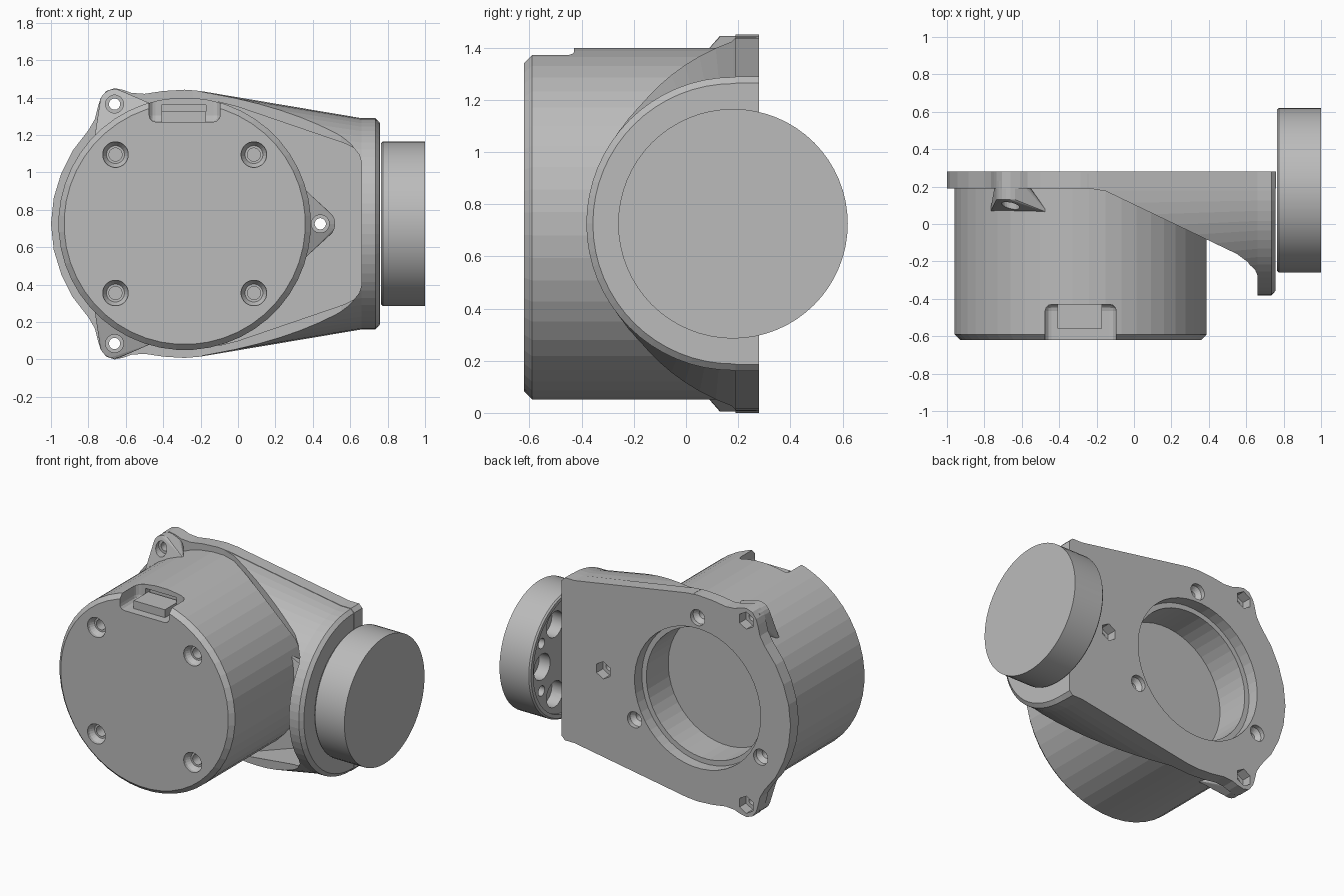
import bpy
import bmesh
from math import cos, sin, pi

old = bpy.data.objects.get("Cube")
if old:
    bpy.data.objects.remove(old, do_unlink=True)

grey = bpy.data.materials.new("plain grey")
grey.use_nodes = True
grey.diffuse_color = (0.5, 0.5, 0.5, 1)
grey.node_tree.nodes["Principled BSDF"].inputs["Base Color"].default_value = (0.5, 0.5, 0.5, 1)

CX, CZ = -0.285, 0.725   # drum axis
WY = 0.18                # wheel axis
BACK = 0.28              # rear face


def finish(bm, name):
    bmesh.ops.recalc_face_normals(bm, faces=bm.faces)
    mesh = bpy.data.meshes.new(name)
    bm.to_mesh(mesh)
    bm.free()
    mesh.materials.append(grey)
    ob = bpy.data.objects.new(name, mesh)
    bpy.context.collection.objects.link(ob)
    return ob


def loft(name, rings):
    """Skin closed rings of equal length and cap both ends."""
    bm = bmesh.new()
    loops = [[bm.verts.new(p) for p in ring] for ring in rings]
    n = len(loops[0])
    for a, b in zip(loops, loops[1:]):
        for i in range(n):
            j = (i + 1) % n
            bm.faces.new((a[i], a[j], b[j], b[i]))
    bm.faces.new(loops[0])
    bm.faces.new(loops[-1])
    return finish(bm, name)


def turned_y(name, x, z, steps, n=24):
    """Turned solid along y from (y, radius) steps."""
    return loft(name, [[(x + r * cos(2 * pi * (i + 0.5) / n), y, z + r * sin(2 * pi * (i + 0.5) / n))
                        for i in range(n)] for y, r in steps])


def turned_x(name, y, z, steps, n=24):
    return loft(name, [[(x, y + r * cos(2 * pi * i / n), z + r * sin(2 * pi * i / n))
                        for i in range(n)] for x, r in steps])


def mirrored_prism(name, half, y0, y1):
    """Plate from an upper half outline (x, height above axis), mirrored in z."""
    pts = half + [(x, -h) for x, h in reversed(half) if h > 0]
    return loft(name, [[(x, y, CZ + h) for x, h in pts] for y in (y0, y1)])


def box(name, x0, x1, y0, y1, z0, z1, bevel=0):
    ob = loft(name, [[(x0, y0, z), (x1, y0, z), (x1, y1, z), (x0, y1, z)] for z in (z0, z1)])
    if bevel:
        mod = ob.modifiers.new("round", 'BEVEL')
        mod.width, mod.segments = bevel, 3
    return ob


def hull(name, points):
    bm = bmesh.new()
    for p in points:
        bm.verts.new(p)
    res = bmesh.ops.convex_hull(bm, input=bm.verts)
    junk = [g for g in res["geom_interior"] + res["geom_unused"] if isinstance(g, bmesh.types.BMVert)]
    bmesh.ops.delete(bm, geom=list(set(junk)), context='VERTS')
    return finish(bm, name)


def combine(target, other, op):
    mod = target.modifiers.new("combine", 'BOOLEAN')
    mod.operation, mod.solver, mod.object = op, 'EXACT', other
    bpy.context.view_layer.update()
    bpy.context.view_layer.objects.active = target
    bpy.ops.object.modifier_apply(modifier=mod.name)
    bpy.data.objects.remove(other, do_unlink=True)


# Rear plate with two ears
plate_half = [(-1.0, 0), (-0.985, 0.14), (-0.945, 0.27), (-0.885, 0.39), (-0.8, 0.5),
              (-0.765, 0.56), (-0.748, 0.63), (-0.735, 0.67), (-0.705, 0.71), (-0.66, 0.725),
              (-0.61, 0.715), (-0.57, 0.7), (-0.5, 0.695), (-0.4, 0.71), (CX, 0.717),
              (-0.2, 0.71), (0.66, 0.565), (0.735, 0.565), (0.76, 0.54)]
housing = mirrored_prism("motor_housing", plate_half, 0.19, BACK)

# Wedge arm: tapering D sections ending in a chamfered flange
sections = []
for x, r in ((-0.25, 0.715), (0.66, 0.562), (0.735, 0.562), (0.757, 0.537)):
    arc = [(x, WY - r * sin(pi * i / 32), CZ + r * cos(pi * i / 32)) for i in range(33)]
    sections.append([(x, BACK - 0.01, CZ + r)] + arc + [(x, BACK - 0.01, CZ - r)])
arm = loft("arm", sections)
side = [(-0.3, 0.35), (-0.3, 0.2), (-0.15, 0.175), (0.55, -0.16), (0.61, -0.205), (0.645, -0.26),
        (0.66, -0.33), (0.66, -0.45), (0.9, -0.45), (0.9, 0.35)]
combine(arm, loft("side_cut", [[(x, y, z) for x, y in side] for z in (-0.2, 1.7)]), 'INTERSECT')
pocket_half = [(-0.4, 0.655), (-0.1, 0.65), (0.0, 0.625), (0.57, 0.43), (0.62, 0.405),
               (0.648, 0.37), (0.66, 0.33)]
combine(arm, mirrored_prism("pocket", pocket_half, -0.6, 0.2), 'DIFFERENCE')
combine(housing, arm, 'UNION')

# Drum with chamfered front
drum = turned_y("drum", CX, CZ, [(-0.62, 0.645), (-0.59, 0.675), (BACK - 0.015, 0.675)], 48)
combine(housing, drum, 'UNION')

# Screw ears with gussets running into the drum
ears = [(-0.66, 0.64), (-0.66, -0.64), (0.44, 0.0)]
for x, h in ears:
    ring = [(x + 0.08 * cos(2 * pi * i / 20), y, CZ + h + 0.08 * sin(2 * pi * i / 20))
            for i in range(20) for y in (0.13, 0.23)]
    s = 1 if h > 0 else -1
    if h:
        roots = [(-0.77, 0.06, CZ + s * 0.44), (-0.46, 0.06, CZ + s * 0.64), (-0.6, 0.06, CZ + s * 0.57)]
    else:
        roots = [(0.35, 0.06, CZ + 0.19), (0.35, 0.06, CZ - 0.19), (0.37, 0.04, CZ)]
    combine(housing, hull("gusset", ring + roots), 'UNION')

# Stepped rear bore
combine(housing, turned_y("bore", CX, CZ, [(0.35, 0.485), (0.2, 0.485), (0.2, 0.45), (-0.04, 0.45)], 48),
        'DIFFERENCE')

# Ear holes with hexagonal nut pockets
for x, h in ears:
    combine(housing, turned_y("ear_hole", x, CZ + h, [(-0.1, 0.048), (0.14, 0.048), (0.14, 0.03),
                                                      (0.35, 0.03)]), 'DIFFERENCE')
    combine(housing, turned_y("nut_pocket", x, CZ + h, [(0.21, 0.06), (0.35, 0.06)], 6), 'DIFFERENCE')

# Four countersunk front screws and three rear screws
for dx in (-0.37, 0.37):
    for dz in (-0.37, 0.37):
        combine(housing, turned_y("front_screw", CX + dx, CZ + dz,
                                  [(-0.66, 0.07), (-0.6, 0.068), (-0.57, 0.048), (-0.57, 0.035),
                                   (-0.5, 0.035)]), 'DIFFERENCE')
for k in range(3):
    a = pi / 2 + k * 2 * pi / 3
    combine(housing, turned_y("rear_screw", CX + 0.56 * cos(a), CZ + 0.56 * sin(a),
                              [(0.35, 0.055), (0.25, 0.055), (0.22, 0.03), (0.1, 0.03)]), 'DIFFERENCE')

# Connector notch at the top front
combine(housing, box("notch", -0.475, -0.095, -0.75, -0.43, 1.27, 1.6, 0.035), 'DIFFERENCE')
combine(housing, box("slot", -0.41, -0.17, -0.5, -0.38, 1.3, 1.36), 'DIFFERENCE')
box("connector", -0.41, -0.17, -0.56, -0.4, 1.26, 1.325)

# Wheel motor with a recessed, perforated inner face
wheel = turned_x("wheel_motor", WY, CZ, [(0.765, 0.43), (0.775, 0.44), (1.0, 0.44)], 64)
combine(wheel, turned_x("wheel_recess", WY, CZ, [(0.7, 0.405), (0.785, 0.405)], 64), 'DIFFERENCE')
for k in range(6):
    a = k * pi / 3
    wide = [(0.7, 0.09), (0.87, 0.09)]
    combine(wheel, turned_x("window", WY + 0.28 * cos(a), CZ + 0.28 * sin(a), wide, 16), 'DIFFERENCE')
    a += pi / 6
    small = [(0.7, 0.035), (0.84, 0.035)]
    combine(wheel, turned_x("bolt_hole", WY + 0.33 * cos(a), CZ + 0.33 * sin(a), small, 16), 'DIFFERENCE')
bpy.ops.object.select_all(action='DESELECT')
wheel.select_set(True)
bpy.context.view_layer.objects.active = wheel
bpy.ops.object.shade_smooth_by_angle()
